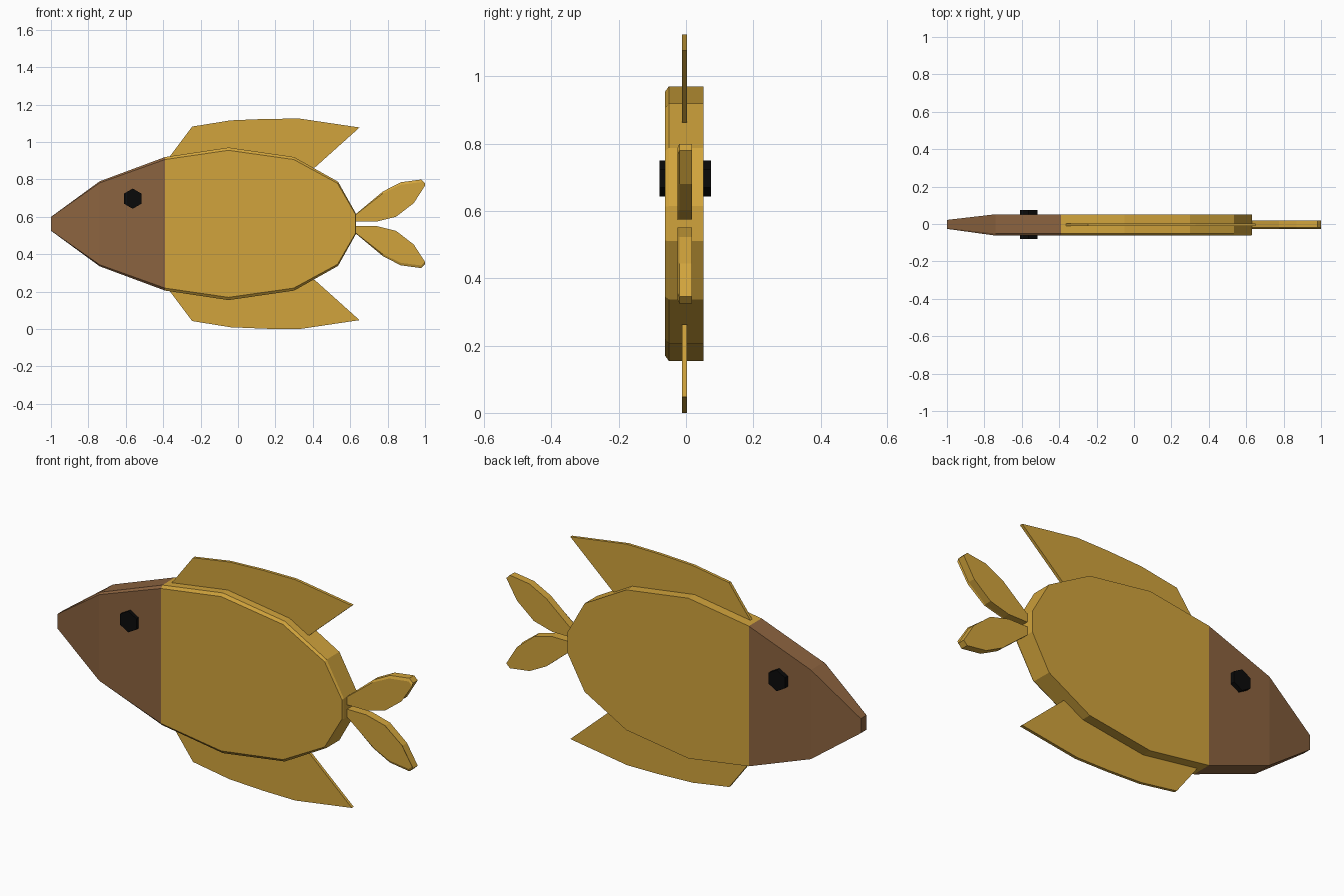
import bpy, bmesh, math

if "Cube" in bpy.data.objects:
    bpy.data.objects.remove(bpy.data.objects["Cube"])

CZ = 0.5625  # height of the horizontal mirror line


def material(name, rgb):
    m = bpy.data.materials.new(name)
    m.diffuse_color = (*rgb, 1)
    m.use_nodes = True
    m.node_tree.nodes["Principled BSDF"].inputs["Base Color"].default_value = m.diffuse_color
    return m


GOLD = material("gold", (0.64, 0.37, 0.045))
BROWN = material("brown", (0.26, 0.125, 0.05))
BLACK = material("black", (0.003, 0.003, 0.003))


def slab(name, outline, layers, mat, centre, taper=lambda x: 1):
    """Loft an (x, z) outline through (y, x scale, z scale) layers."""
    bm = bmesh.new()
    rings = [[bm.verts.new((centre[0] + (x - centre[0]) * kx,
                            y * taper(x),
                            centre[1] + (z - centre[1]) * kz))
              for x, z in outline] for y, kx, kz in layers]
    n = len(outline)
    for a, b in zip(rings, rings[1:]):
        for i in range(n):
            j = (i + 1) % n
            bm.faces.new((a[i], a[j], b[j], b[i]))
    bm.faces.new(rings[0])
    bm.faces.new(rings[-1])
    # split tapered or concave caps into flat faces
    bmesh.ops.triangulate(bm, faces=[f for f in bm.faces if len(f.verts) > 4])
    bmesh.ops.recalc_face_normals(bm, faces=bm.faces)
    mesh = bpy.data.meshes.new(name)
    bm.to_mesh(mesh)
    bm.free()
    mesh.materials.append(mat)
    ob = bpy.data.objects.new(name, mesh)
    bpy.context.collection.objects.link(ob)
    return ob


def mirrored(top):
    """Close an upper half (x, height) profile with its reflection."""
    return [(x, CZ + h) for x, h in top] + [(x, CZ - h) for x, h in reversed(top)]


# Body and head: flat slabs with a chamfer on the front side only
thick = [(0.052, 1, 1), (-0.051, 1, 1), (-0.062, 1, 0.963)]
body = [(-0.39, 0.357), (-0.05, 0.408), (0.30, 0.357), (0.535, 0.225), (0.632, 0.052)]
slab("body", mirrored(body), [(y, 1 - (1 - k) * 0.1, k) for y, _, k in thick],
     GOLD, (-0.39, CZ))


def snout_taper(x):
    return 0.42 + 0.58 * min(1, (x + 1) / 0.26)


# Head built in two stations so each side face stays flat
for name, part in (("cheeks", [(-0.74, 0.227), (-0.39, 0.357)]),
                   ("snout", [(-1.0, 0.037), (-0.74, 0.227)])):
    slab(name, mirrored(part), thick, BROWN, (0, CZ), snout_taper)

# Fins and tail lobes, upper shape reflected for the lower one
fin = [(-0.38, 0.34), (-0.245, 0.52), (-0.04, 0.553), (0.15, 0.561),
       (0.33, 0.5625), (0.65, 0.515), (0.41, 0.30)]
lobe = [(0.625, 0.012), (0.625, 0.048), (0.775, 0.173), (0.87, 0.222),
        (0.98, 0.237), (1.0, 0.217), (0.94, 0.118), (0.845, 0.04), (0.74, 0.012)]
for side, s in (("upper", 1), ("lower", -1)):
    slab(side + "_fin", [(x, CZ + s * h) for x, h in fin],
         [(0.003, 1, 1), (-0.012, 1, 1)], GOLD, (0, CZ))
    slab(side + "_tail_lobe", [(x, CZ + s * h) for x, h in lobe],
         [(0.018, 1, 1), (-0.020, 1, 1), (-0.026, 1, 0.94)], GOLD, (0.63, CZ))

# Hexagonal eyes on both sides
hexagon = [(-0.563 + 0.054 * math.sin(i * math.pi / 3),
            0.697 + 0.054 * math.cos(i * math.pi / 3)) for i in range(6)]
for name, y0, y1 in (("front_eye", -0.079, -0.055), ("back_eye", 0.075, 0.048)):
    slab(name, hexagon, [(y0, 1, 1), (y1, 1, 1)], BLACK, (-0.563, 0.697))
